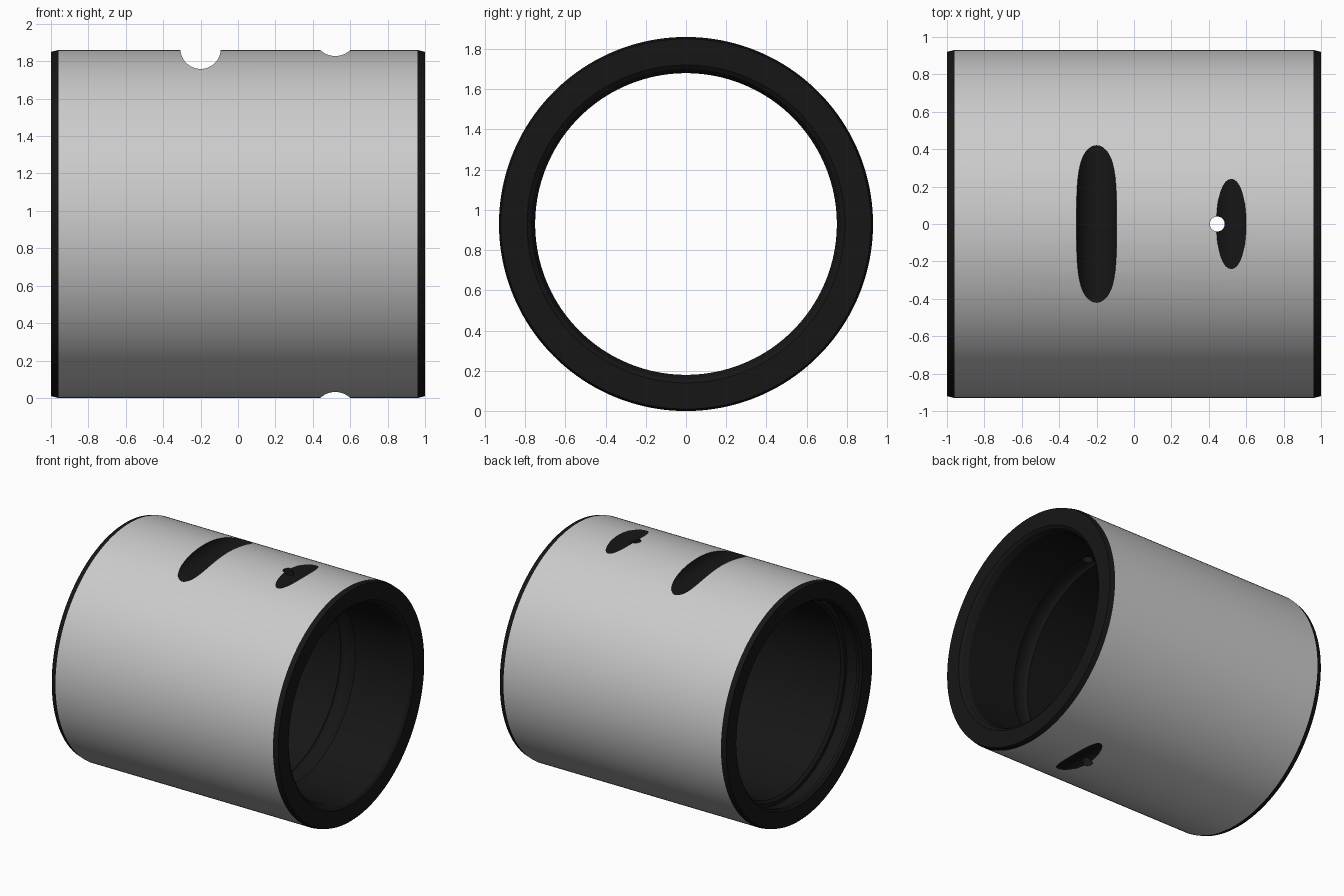
import bpy, bmesh, math
from mathutils import Matrix, Vector

if "Cube" in bpy.data.objects:
    bpy.data.objects.remove(bpy.data.objects["Cube"])

R, SEG, ZC = 0.93, 160, 0.93

# Closed wall section (x, radius): chamfered ends, recess at the left end, grease groove inside
groove = [(0.445 + 0.065 * math.cos(math.pi * i / 8),
           0.75 + 0.03 * math.sin(math.pi * i / 8)) for i in range(9)]
profile = [(-0.96, R), (0.96, R), (1.0, 0.92), (1.0, 0.79), (0.985, 0.77), (0.94, 0.75)]
profile += groove
profile += [(-0.84, 0.75), (-0.86, 0.77), (-0.86, 0.80), (-0.96, 0.80), (-0.96, 0.78),
            (-0.985, 0.78), (-1.0, 0.795), (-1.0, 0.92)]


def finish(bm, name):
    bmesh.ops.recalc_face_normals(bm, faces=bm.faces)
    mesh = bpy.data.meshes.new(name)
    bm.to_mesh(mesh)
    bm.free()
    ob = bpy.data.objects.new(name, mesh)
    bpy.context.collection.objects.link(ob)
    return ob


def lathe(name, pts):
    bm = bmesh.new()
    rings = []
    for i in range(SEG):
        a = 2 * math.pi * i / SEG
        rings.append([bm.verts.new((x, r * math.sin(a), ZC + r * math.cos(a))) for x, r in pts])
    n = len(pts)
    for i in range(SEG):
        p, q = rings[i], rings[(i + 1) % SEG]
        for j in range(n):
            k = (j + 1) % n
            bm.faces.new((p[j], p[k], q[k], q[j]))
    return finish(bm, name)


def cutter(name, radius, length, loc, along_y):
    bm = bmesh.new()
    rot = Matrix.Rotation(math.pi / 2, 4, 'X') if along_y else Matrix.Identity(4)
    bmesh.ops.create_cone(bm, cap_ends=True, segments=48, radius1=radius, radius2=radius,
                          depth=length, matrix=Matrix.Translation(Vector(loc)) @ rot)
    ob = finish(bm, name)
    ob.hide_render = True
    return ob


bushing = lathe("bushing", profile)

# Wide slot on top, small notches top and bottom, oil hole through both walls
cutters = [
    cutter("slot_cutter", 0.108, 1.6, (-0.2, 0, 1.867), True),
    cutter("top_notch_cutter", 0.116, 1.2, (0.52, 0, 1.944), True),
    cutter("bottom_notch_cutter", 0.116, 1.2, (0.52, 0, -0.084), True),
    cutter("oil_hole_cutter", 0.04, 2.4, (0.445, 0, ZC), False),
]
bpy.context.view_layer.objects.active = bushing
bushing.select_set(True)
for c in cutters:
    m = bushing.modifiers.new(c.name, 'BOOLEAN')
    m.operation, m.solver, m.object = 'DIFFERENCE', 'EXACT', c
    bpy.ops.object.modifier_apply(modifier=m.name)
    bpy.data.objects.remove(c)

# Outer skin stays grey, every other surface is dark
dark = bpy.data.materials.new("dark_surface")
dark.diffuse_color = (0.008, 0.008, 0.008, 1)
dark.use_nodes = True
dark.node_tree.nodes["Principled BSDF"].inputs["Base Color"].default_value = dark.diffuse_color
me = bushing.data
me.materials.clear()
me.materials.append(None)
me.materials.append(dark)
for f in me.polygons:
    co = [me.vertices[v].co for v in f.vertices]
    outer = all(math.hypot(c.y, c.z - ZC) > R - 0.001 and abs(c.x) < 0.961 for c in co)
    n = f.normal
    radial = abs(n.x) < 0.05 and n.y * f.center.y + n.z * (f.center.z - ZC) > 0.9 * R
    f.material_index = 0 if outer and radial else 1

bpy.ops.object.shade_smooth_by_angle(angle=math.radians(12))
